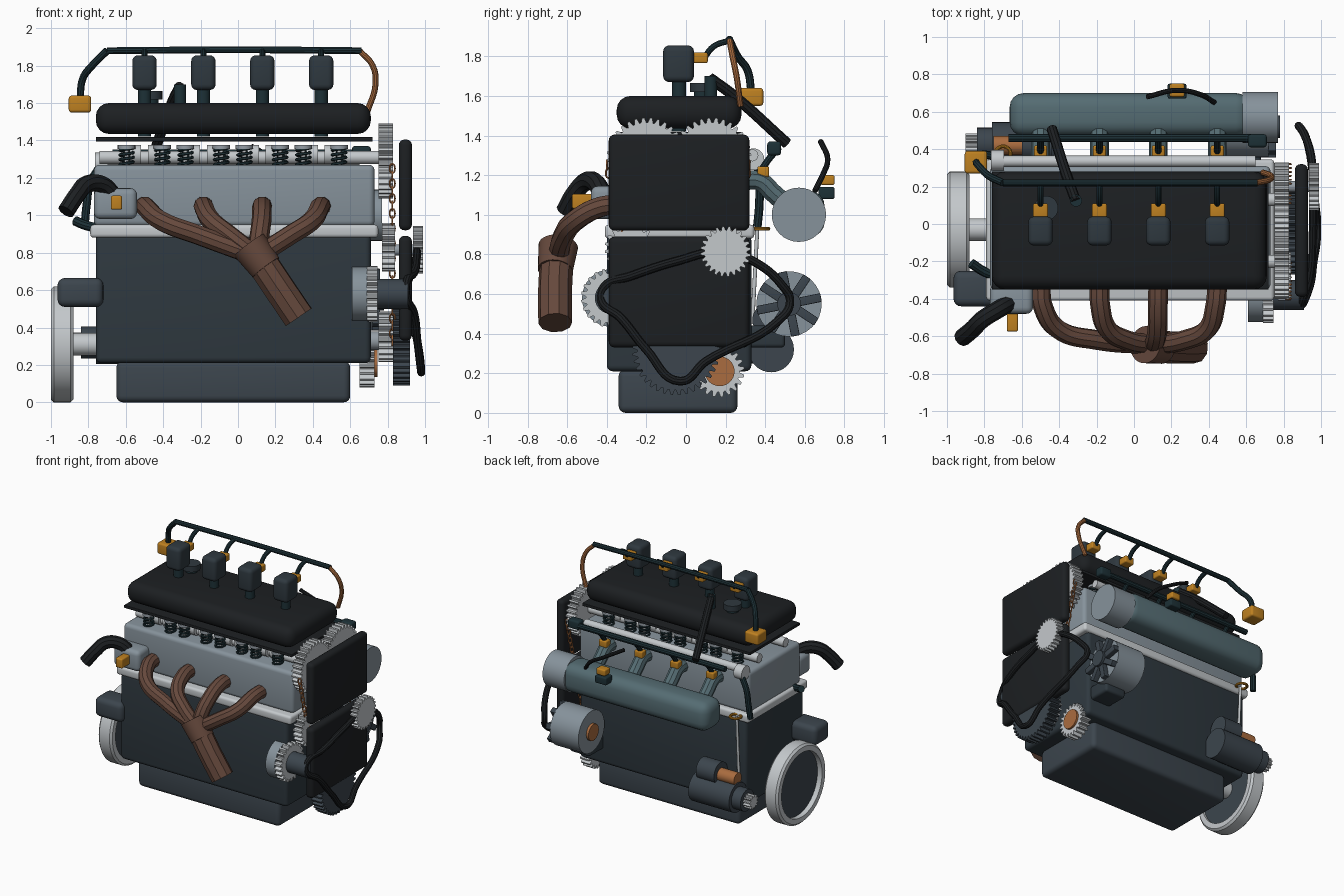
import bpy, bmesh, math
from mathutils import Vector

if "Cube" in bpy.data.objects:
    bpy.data.objects.remove(bpy.data.objects["Cube"])

COL = dict(black=(.012, .014, .016), block=(.028, .04, .05), dark=(.045, .06, .075), head=(.24, .29, .33),
           silver=(.55, .58, .6), brown=(.13, .065, .045), orange=(.52, .22, .015), copper=(.4, .15, .05),
           teal=(.09, .15, .17), rail=(.012, .03, .037), steel=(.3, .34, .38))
MATS = {}
for k, c in COL.items():
    MATS[k] = bpy.data.materials.new(k)
    MATS[k].diffuse_color = (*c, 1)


def finish(o, name, mat):
    o.name = name
    o.data.materials.append(MATS[mat])
    bpy.ops.object.select_all(action='DESELECT')
    o.select_set(True)
    bpy.context.view_layer.objects.active = o
    bpy.ops.object.shade_smooth_by_angle(angle=math.radians(35))
    return o


def from_bm(bm, name, mat):
    bmesh.ops.recalc_face_normals(bm, faces=bm.faces)
    me = bpy.data.meshes.new(name)
    bm.to_mesh(me)
    bm.free()
    o = bpy.data.objects.new(name, me)
    bpy.context.collection.objects.link(o)
    return finish(o, name, mat)


def box(name, x, y, z, mat, bev=.015):
    """Rounded box from (min, max) ranges."""
    bm = bmesh.new()
    bmesh.ops.create_cube(bm, size=1)
    for v in bm.verts:
        v.co = [(a[0] + a[1]) / 2 + c * (a[1] - a[0]) for a, c in zip((x, y, z), v.co)]
    if bev:
        bmesh.ops.bevel(bm, geom=bm.edges[:], offset=bev, segments=4, profile=.5, affect='EDGES')
    return from_bm(bm, name, mat)


def cyl(name, a, b, r, mat, r2=None, n=32):
    """Cylinder or cone between two points."""
    a, b = Vector(a), Vector(b)
    bm = bmesh.new()
    bmesh.ops.create_cone(bm, cap_ends=True, segments=n, radius1=r, radius2=r if r2 is None else r2, depth=(b - a).length)
    bm.transform((b - a).to_track_quat('Z', 'Y').to_matrix().to_4x4())
    bmesh.ops.translate(bm, verts=bm.verts, vec=(a + b) / 2)
    return from_bm(bm, name, mat)


def xcyl(name, x, y, z, r, mat):
    return cyl(name, (x[0], y, z), (x[1], y, z), r, mat)


def tube(name, pts, r, mat, closed=False, res=8):
    """Round tube along a smooth path."""
    cu = bpy.data.curves.new(name, 'CURVE')
    cu.dimensions = '3D'
    cu.bevel_depth, cu.bevel_resolution, cu.resolution_u, cu.use_fill_caps = r, 3, res, True
    s = cu.splines.new('BEZIER')
    s.bezier_points.add(len(pts) - 1)
    for p, c in zip(s.bezier_points, pts):
        p.co = c
        p.handle_left_type = p.handle_right_type = 'AUTO'
    s.use_cyclic_u = closed
    o = bpy.data.objects.new(name, cu)
    bpy.context.collection.objects.link(o)
    bpy.ops.object.select_all(action='DESELECT')
    o.select_set(True)
    bpy.context.view_layer.objects.active = o
    bpy.ops.object.convert(target='MESH')
    return finish(bpy.context.object, name, mat)


def gear(name, x, y, z, r, mat, teeth=24, depth=.025):
    """Spur gear on an x axis."""
    bm = bmesh.new()
    ring = []
    for i in range(teeth):
        for f, rr in ((0, r - depth), (.25, r), (.55, r), (.8, r - depth)):
            t = 2 * math.pi * (i + f) / teeth
            ring.append(bm.verts.new((x[0], y + rr * math.cos(t), z + rr * math.sin(t))))
    face = bm.faces.new(ring)
    ext = bmesh.ops.extrude_face_region(bm, geom=[face])
    bmesh.ops.translate(bm, verts=[g for g in ext['geom'] if isinstance(g, bmesh.types.BMVert)], vec=(x[1] - x[0], 0, 0))
    return from_bm(bm, name, mat)


CYLS = (-.5, -.185, .13, .445)

# Main castings
box("engine_block", (-.76, .71), (-.4, .33), (.21, .9), 'block', .03)
box("oil_pan", (-.65, .6), (-.34, .26), (0, .22), 'dark', .035)
box("head_gasket", (-.79, .75), (-.41, .345), (.88, .95), 'silver', .02)
box("cylinder_head", (-.77, .73), (-.35, .31), (.94, .127 * 10), 'head', .03)
box("cover_gasket", (-.76, .72), (-.35, .28), (1.395, 1.418), 'black', .004)
box("valve_cover", (-.76, .71), (-.35, .28), (1.435, 1.6), 'black', .07)
box("upper_timing_cover", (.86, .93), (-.39, .32), (.92, 1.405), 'black', .03)
box("lower_timing_cover", (.86, .93), (-.39, .32), (.33, .89), 'black', .03)

# Camshafts, lobes, springs
for y, sy in ((-.2, -.27), (.13, .2)):
    xcyl("camshaft", (-.74, .77), y, 1.31, .035, 'silver')
    gear("cam_gear", (.75, .83), y, 1.29, .2, 'silver', 32)
    for cx in CYLS:
        for dx in (-.096, .096):
            x = cx + dx
            tube("valve_spring", [(x + .036 * math.cos(i * math.pi / 3), sy + .036 * math.sin(i * math.pi / 3),
                 1.26 + i * .1 / 24) for i in range(25)], .008, 'rail', res=2)
            cyl("spring_retainer", (x, sy, 1.355), (x, sy, 1.375), .047, 'steel', n=20)
            cyl("valve_stem", (x, sy, 1.25), (x, sy, 1.36), .012, 'silver', n=12)
            xcyl("cam_lobe", (x - dx * .5 - .03, x - dx * .5 + .03), y - .012, 1.325, .052, 'silver')

# Coils with harness
for x in CYLS:
    cyl("coil_stem", (x, -.035, 1.42), (x, -.035, 1.7), .035, 'rail')
    box("ignition_coil", (x - .065, x + .065), (-.115, .04), (1.67, 1.855), 'block', .03)
    box("coil_plug", (x - .04, x + .04), (.035, .11), (1.765, 1.82), 'orange', .01)
    tube("coil_wire", [(x, .09, 1.79), (x, .14, 1.85), (x, .22, 1.88)], .016, 'rail')
tube("harness_rail", [(.66, .22, 1.88), (0, .22, 1.885), (-.7, .22, 1.88)], .019, 'rail')
tube("harness_tail", [(-.7, .22, 1.88), (-.78, .26, 1.8), (-.83, .31, 1.73), (-.845, .33, 1.62)], .02, 'rail')
box("harness_plug", (-.905, -.785), (.27, .39), (1.55, 1.64), 'orange', .015)
tube("ground_line", [(.65, .22, 1.88), (.72, .235, 1.8), (.735, .255, 1.7), (.69, .275, 1.55)], .016, 'copper')

# Filler cap and breather hose
cyl("filler_neck", (-.47, .085, 1.58), (-.47, .085, 1.63), .045, 'rail')
cyl("filler_cap", (-.47, .085, 1.62), (-.47, .085, 1.665), .065, 'block')
cyl("breather_fitting", (-.31, .125, 1.58), (-.31, .125, 1.7), .032, 'rail')
tube("breather_hose", [(-.31, .12, 1.69), (-.35, .23, 1.61), (-.44, .51, 1.36)], .028, 'black')

# Intake plenum, runners, fuel rail
box("intake_plenum", (-.665, .62), (.47, .7), (.89, 1.12), 'teal', .075)
xcyl("throttle_body", (.58, .77), .57, 1.0, .137, 'head')
tube("fuel_rail", [(-.67, .46, 1.33), (0, .46, 1.33), (.63, .46, 1.33)], .022, 'rail')
box("rail_end", (.61, .71), (.41, .48), (1.3, 1.37), 'rail', .015)
for x in CYLS:
    tube("intake_runner", [(x, .28, 1.17), (x, .37, 1.17), (x, .44, 1.11), (x, .54, 1.02)], .05, 'teal')
    box("injector_plug", (x - .035, x + .035), (.36, .42), (1.19, 1.245), 'orange', .01)
    tube("injector", [(x, .46, 1.33), (x, .41, 1.27), (x, .35, 1.17)], .018, 'rail')
box("pressure_sensor", (.18, .28), (.67, .75), (1.08, 1.14), 'rail', .01)
box("sensor_plug", (.19, .27), (.68, .75), (1.15, 1.2), 'orange', .01)
tube("sensor_wire", [(.43, .65, 1.12), (.36, .69, 1.2), (.23, .715, 1.28), (.07, .68, 1.37)], .014, 'black')

# Exhaust header and collector
for x in CYLS:
    m = .1 + (x - .1) * .5
    tube("exhaust_runner", [(x, -.33, 1.05), (x * .98, -.43, 1.04), (x + (m - x) * .3, -.56, .97),
         (m, -.62, .89), (.1, -.645, .78)], .053, 'brown')
cyl("collector_cone", (.06, -.645, .84), (.15, -.66, .72), .1, 'brown', .088)
tube("exhaust_outlet", [(.1, -.65, .79), (.2, -.66, .64), (.325, -.66, .455)], .086, 'brown')

# Coolant outlet on the left end
box("thermostat_housing", (-.77, -.54), (-.48, -.32), (.98, 1.145), 'head', .035)
tube("coolant_hose", [(-.66, -.42, 1.1), (-.73, -.46, 1.165), (-.81, -.51, 1.165), (-.86, -.56, 1.11), (-.92, -.61, 1.02)], .047, 'black')
box("temp_plug", (-.68, -.62), (-.575, -.47), (1.03, 1.105), 'orange', .01)
tube("vent_stub", [(-.74, -.28, .93), (-.81, -.25, .945), (-.87, -.21, .97)], .026, 'rail')
box("mount_bracket", (-.965, -.72), (-.44, -.25), (.51, .665), 'dark', .04)

# Coolant rail and dipstick
xcyl("coolant_rail", (-.73, .65), .335, 1.3, .03, 'silver')
xcyl("rail_elbow", (-.765, -.695), .34, 1.28, .055, 'silver')
tube("elbow_hose", [(-.74, .36, 1.26), (-.79, .37, 1.17), (-.81, .37, 1.05), (-.82, .36, .94)], .022, 'rail')
tube("dipstick_ring", [(-.7 + .04 * math.cos(t * 1.047), .375 + .04 * math.sin(t * 1.047), .93) for t in range(6)], .01, 'orange', True)
cyl("dipstick", (-.7, .36, .93), (-.7, .335, .45), .01, 'silver', n=12)

# Flywheel and crankshaft
FY, FZ = -.03, .31
xcyl("flywheel_disc", (-.96, -.9), FY, FZ, .28, 'dark')
bm = bmesh.new()
prof = [(-1, .255), (-1, .295), (-.985, .31), (-.895, .31), (-.88, .295), (-.88, .255)]
vs = [bm.verts.new((x, FY + r, FZ)) for x, r in prof]
es = [bm.edges.new((vs[i], vs[(i + 1) % 6])) for i in range(6)]
bmesh.ops.spin(bm, geom=vs + es, cent=(0, FY, FZ), axis=(1, 0, 0), angle=2 * math.pi, steps=64)
bmesh.ops.remove_doubles(bm, verts=bm.verts, dist=1e-4)
from_bm(bm, "ring_gear", 'silver')
xcyl("crankshaft", (-.91, -.7), FY, FZ, .06, 'silver')

# Starter motor
xcyl("starter_body", (-.76, -.4), .43, .32, .115, 'dark')
xcyl("starter_nose", (-.84, -.76), .43, .32, .085, 'dark')
gear("starter_pinion", (-.9, -.84), .43, .32, .055, 'silver', 12, .015)
box("starter_mount", (-.74, -.5), (.3, .42), (.25, .4), 'dark', .02)
xcyl("solenoid", (-.6, -.44), .42, .47, .085, 'dark')
xcyl("solenoid_cap", (-.75, -.6), .42, .46, .05, 'copper')

# Alternator with fan
xcyl("alternator", (.47, .72), .52, .55, .165, 'head')
xcyl("alternator_cap", (.45, .48), .52, .55, .065, 'copper')
xcyl("alternator_hub", (.71, .78), .52, .55, .06, 'dark')
for i in range(8):
    t = i * math.pi / 4 + .2
    c, s = math.cos(t), math.sin(t)
    o = box("alternator_fan_blade", (.715, .76), (.05, .165), (-.022, .022), 'dark', .005)
    o.rotation_euler = (t, 0, 0)
    o.location = (0, .52, .55)
box("alternator_bracket", (.5, .68), (.3, .5), (.33, .44), 'block', .02)

# Water pump and front gears
xcyl("water_pump", (.61, .69), -.38, .58, .145, 'head')
gear("pump_gear", (.69, .745), -.38, .58, .15, 'silver', 22)
xcyl("pump_pulley", (.74, .91), -.38, .58, .08, 'dark')
gear("idler_gear", (.77, .84), -.28, .83, .13, 'silver', 20)
gear("crank_gear", (.75, .83), -.05, .35, .135, 'silver', 20)
gear("crank_pulley", (.83, .92), -.05, .31, .22, 'dark', 36)
gear("oil_pump_gear", (.65, .73), .165, .21, .13, 'silver', 20)
xcyl("oil_pump_hub", (.72, .745), .17, .21, .075, 'copper')
gear("tensioner_gear", (.935, .99), .2, .815, .127, 'silver', 24, .02)
xcyl("tensioner_shaft", (.8, .94), .2, .815, .03, 'steel')
xcyl("crank_nose", (.68, .9), -.05, .33, .05, 'steel')

# Timing chain links on both runs
for a, b in (((.32, 1.25), (.08, .33)), ((-.4, 1.25), (-.18, .33))):
    for i in range(24):
        f = i / 23
        p = Vector((.825, a[0] + (b[0] - a[0]) * f, a[1] + (b[1] - a[1]) * f))
        w = Vector((0, .014, 0)) if i % 2 else Vector((.014, 0, 0))
        u = Vector((0, 0, .025))
        tube("chain_link", [p + u, p + w, p - u, p - w], .005, 'copper', True, 3)

# Drive belt
tube("drive_belt", [(.9, -.41, .64), (.94, -.28, .69), (.955, -.05, .765), (.955, .2, .815), (.95, .35, .76), (.91, .48, .65),
     (.88, .525, .56), (.92, .46, .46), (.97, .1, .26), (.98, -.03, .16), (.96, -.2, .32), (.94, -.33, .48), (.9, -.43, .57)],
     .022, 'black', True)

for m in bpy.data.materials:
    if m.users and not m.is_grease_pencil:
        m.use_nodes = True
        m.node_tree.nodes["Principled BSDF"].inputs["Base Color"].default_value = m.diffuse_color
